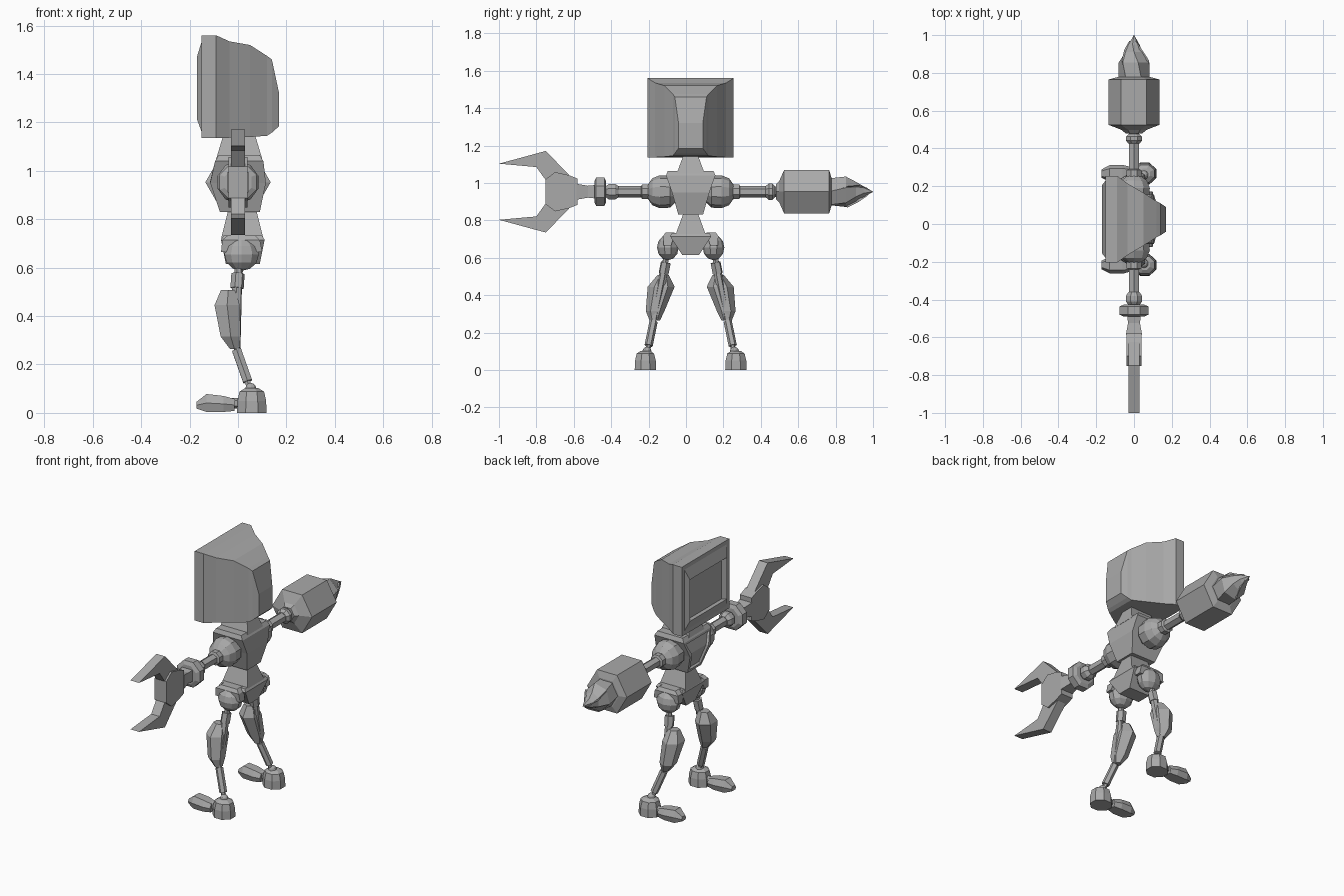
import bpy, bmesh, math
from mathutils import Vector, Matrix

if "Cube" in bpy.data.objects:
    bpy.data.objects.remove(bpy.data.objects["Cube"])

CY = 0.025          # the body's centre line in y
ARM_Z = 0.953       # arm height

metal = bpy.data.materials.new("grey_metal")
metal.diffuse_color = (0.40, 0.40, 0.40, 1)
metal.use_nodes = True
metal.node_tree.nodes["Principled BSDF"].inputs["Base Color"].default_value = metal.diffuse_color


def finish(name, bm):
    bmesh.ops.recalc_face_normals(bm, faces=bm.faces)
    me = bpy.data.meshes.new(name)
    bm.to_mesh(me)
    bm.free()
    me.materials.append(metal)
    ob = bpy.data.objects.new(name, me)
    bpy.context.collection.objects.link(ob)
    return ob


def loft_bm(rings):
    """Skin a list of equal-length point rings and cap both ends."""
    bm = bmesh.new()
    vs = [[bm.verts.new(p) for p in r] for r in rings]
    n = len(vs[0])
    for a, b in zip(vs, vs[1:]):
        for i in range(n):
            j = (i + 1) % n
            bm.faces.new((a[i], a[j], b[j], b[i]))
    bm.faces.new(vs[0])
    bm.faces.new(vs[-1])
    return bm


def loft(name, rings):
    return finish(name, loft_bm(rings))


def rect_z(z, x0, x1, hw, y=CY):
    return [(x0, y - hw, z), (x1, y - hw, z), (x1, y + hw, z), (x0, y + hw, z)]


def rect_x(x, hw, z0, z1):
    return [(x, CY - hw, z0), (x, CY + hw, z0), (x, CY + hw, z1), (x, CY - hw, z1)]


def oval_z(z, cx, cy, rx, ry, n=8):
    t = [2 * math.pi * (i + 0.5) / n for i in range(n)]
    return [(cx + rx * math.cos(a), cy + ry * math.sin(a), z) for a in t]


def turned(name, s, profile, n=8, turn=0.5, twist=0.0):
    """Part turned about the arm axis; profile is (distance from centre, radius)."""
    rings = []
    for k, (d, r) in enumerate(profile):
        t = [2 * math.pi * (i + turn + k * twist) / n for i in range(n)]
        rings.append([(r * math.cos(a), CY + s * d, ARM_Z + r * math.sin(a)) for a in t])
    return loft(name, rings)


def rod(name, a, b, r, n=6):
    a, b = Vector(a), Vector(b)
    bm = bmesh.new()
    m = Matrix.Translation((a + b) / 2) @ (b - a).to_track_quat('Z', 'Y').to_matrix().to_4x4()
    bmesh.ops.create_cone(bm, cap_ends=True, segments=n, radius1=r, radius2=r,
                          depth=(b - a).length, matrix=m)
    return finish(name, bm)


def ball(name, c, rx, ry, rz):
    bm = bmesh.new()
    m = Matrix.Translation(c) @ Matrix.Diagonal((rx, ry, rz, 1))
    bmesh.ops.create_uvsphere(bm, u_segments=10, v_segments=6, radius=1, matrix=m)
    return finish(name, bm)


def plate(name, pts, hx):
    """Flat plate from a (y, z) outline."""
    return loft(name, [[(x, y, z) for y, z in pts] for x in (-hx, hx)])


# Monitor head: recessed screen, raised lip, casing tapering to the back
loft("monitor_head", [
    rect_x(-0.145, 0.160, 1.215, 1.480),
    rect_x(-0.170, 0.180, 1.215, 1.470),
    rect_x(-0.150, 0.205, 1.160, 1.535),
    rect_x(-0.150, 0.230, 1.135, 1.560),
    rect_x(-0.090, 0.230, 1.135, 1.560),
    rect_x(-0.035, 0.190, 1.137, 1.535),
    rect_x(0.050, 0.140, 1.140, 1.520),
    rect_x(0.120, 0.095, 1.145, 1.475),
    rect_x(0.140, 0.085, 1.158, 1.460),
    rect_x(0.170, 0.065, 1.185, 1.320)])

# Neck, waist and pelvis
loft("neck", [rect_z(1.05, -0.09, 0.10, 0.075), rect_z(1.15, -0.06, 0.07, 0.038)])
loft("waist", [rect_z(0.72, -0.07, 0.105, 0.082), rect_z(0.84, -0.04, 0.075, 0.038)])
loft("pelvis", [rect_z(0.615, -0.05, 0.09, 0.045), rect_z(0.715, -0.07, 0.11, 0.11),
                rect_z(0.732, -0.06, 0.10, 0.10)])

# Chest with an inset front panel
bm = loft_bm([rect_z(0.83, -0.075, 0.09, 0.066), rect_z(0.95, -0.115, 0.115, 0.10),
              rect_z(1.04, -0.095, 0.105, 0.132), rect_z(1.065, -0.08, 0.09, 0.122)])
bmesh.ops.recalc_face_normals(bm, faces=bm.faces)
bm.normal_update()
front = [f for f in bm.faces if f.normal.x < -0.8 and f.calc_center_median().z < 1.04]
bmesh.ops.inset_region(bm, faces=front, thickness=0.022, depth=0)
bmesh.ops.inset_region(bm, faces=front, thickness=0.006, depth=-0.012)
finish("chest", bm)

for s, side in ((-1, "right"), (1, "left")):
    def at(d):
        return CY + s * d

    # Shoulder and arm piston
    turned(side + "_shoulder", s, [(0.085, 0.06), (0.11, 0.085), (0.165, 0.088),
                                   (0.205, 0.072), (0.228, 0.04)], 10)
    turned(side + "_arm_collar", s, [(0.22, 0.042), (0.26, 0.042), (0.265, 0.03)])
    turned(side + "_arm_rod", s, [(0.25, 0.03), (0.41, 0.03)], 6)

    # Hip joint and cover
    ball(side + "_hip_ball", (0.015, at(0.122), 0.655), 0.075, 0.058, 0.068)
    loft(side + "_hip_cover", [rect_z(0.665, -0.07, 0.10, 0.020, at(0.125)),
                               rect_z(0.715, -0.065, 0.09, 0.030, at(0.118)),
                               rect_z(0.735, -0.04, 0.07, 0.025, at(0.110))])

    # Leg rods
    rod(side + "_thigh_rod", (0.005, at(0.13), 0.62), (-0.005, at(0.15), 0.46), 0.017)
    rod(side + "_thigh_sleeve", (0.0, at(0.133), 0.575), (-0.004, at(0.145), 0.515), 0.028)
    rod(side + "_knee_rod", (-0.004, at(0.145), 0.52), (-0.01, at(0.195), 0.27), 0.022)
    rod(side + "_shin_rod", (-0.01, at(0.195), 0.28), (0.052, at(0.232), 0.09), 0.013)
    rod(side + "_shin_sleeve", (-0.006, at(0.198), 0.26), (0.04, at(0.225), 0.13), 0.022)

    # Knee armour
    loft(side + "_knee_armour", [
        oval_z(0.265, -0.015, at(0.192), 0.022, 0.028, 6),
        oval_z(0.315, -0.030, at(0.190), 0.048, 0.050, 6),
        oval_z(0.445, -0.045, at(0.158), 0.060, 0.072, 6),
        oval_z(0.508, -0.040, at(0.147), 0.035, 0.030, 6)])

    # Foot: heel, ankle, link and toe
    fy = at(0.242)
    loft(side + "_heel", [oval_z(0.0, 0.057, fy, 0.066, 0.062), oval_z(0.05, 0.057, fy, 0.064, 0.060),
                          oval_z(0.088, 0.057, fy, 0.055, 0.050), oval_z(0.102, 0.057, fy, 0.030, 0.028)])
    ball(side + "_ankle", (0.053, at(0.234), 0.10), 0.024, 0.024, 0.024)
    rod(side + "_toe_link", (-0.03, fy, 0.04), (0.02, fy, 0.04), 0.022)
    toe = []
    for x, hw, z0, z1 in ((-0.172, 0.022, 0.018, 0.045), (-0.130, 0.044, 0.004, 0.078),
                          (-0.060, 0.046, 0.004, 0.070), (-0.015, 0.034, 0.008, 0.058)):
        zm = (z0 + z1) / 2
        toe.append([(x, fy - hw, zm), (x, fy - hw * 0.75, z0), (x, fy + hw * 0.75, z0),
                    (x, fy + hw, zm), (x, fy + hw * 0.6, z1), (x, fy - hw * 0.6, z1)])
    loft(side + "_toe", toe)

# Claw arm: wrist, flange, palm and two mirrored jaws
turned("claw_wrist", -1, [(0.385, 0.032), (0.405, 0.046), (0.435, 0.046), (0.455, 0.032)])
turned("claw_flange", -1, [(0.452, 0.06), (0.462, 0.083), (0.505, 0.083), (0.515, 0.06)])
turned("claw_stem", -1, [(0.50, 0.052), (0.55, 0.045), (0.61, 0.06)], 4)
palm = [(-0.58, 0.07), (-0.625, 0.088), (-0.70, 0.105), (-0.752, 0.065)]
plate("claw_palm", [(y, ARM_Z + h) for y, h in palm]
      + [(y, ARM_Z - h) for y, h in reversed(palm)], 0.04)
jaw = [(-0.625, 0.090), (-0.75, 0.218), (-1.0, 0.150), (-0.80, 0.132), (-0.752, 0.065), (-0.70, 0.08)]
for s, name in ((1, "upper_jaw"), (-1, "lower_jaw")):
    plate(name, [(y, ARM_Z + s * h) for y, h in jaw], 0.029)

# Drill arm: wrist, six-sided drum and twisted bit
turned("drill_wrist", 1, [(0.40, 0.032), (0.418, 0.047), (0.437, 0.047), (0.452, 0.03), (0.48, 0.03)])
turned("drill_drum", 1, [(0.455, 0.045), (0.473, 0.065), (0.500, 0.135),
                         (0.740, 0.135), (0.752, 0.09)], 6, 0.0)
turned("drill_bit", 1, [(0.735, 0.082), (0.83, 0.084), (0.885, 0.052), (0.925, 0.030), (0.975, 0.001)],
       6, 0.0, 0.25)
# Cutting flutes around the bit
for k in range(3):
    a = 2 * math.pi * k / 3
    ring = []
    for d, r, tw in ((0.75, 0.070, 0.0), (0.84, 0.076, 0.35), (0.90, 0.048, 0.7), (0.945, 0.022, 1.0)):
        t = a + tw
        ring.append([(q * math.cos(t + o), CY + d, ARM_Z + q * math.sin(t + o))
                     for q, o in ((r * 0.5, -0.25), (r * 1.12, 0.0), (r * 0.5, 0.25))])
    loft("drill_flute", ring)
